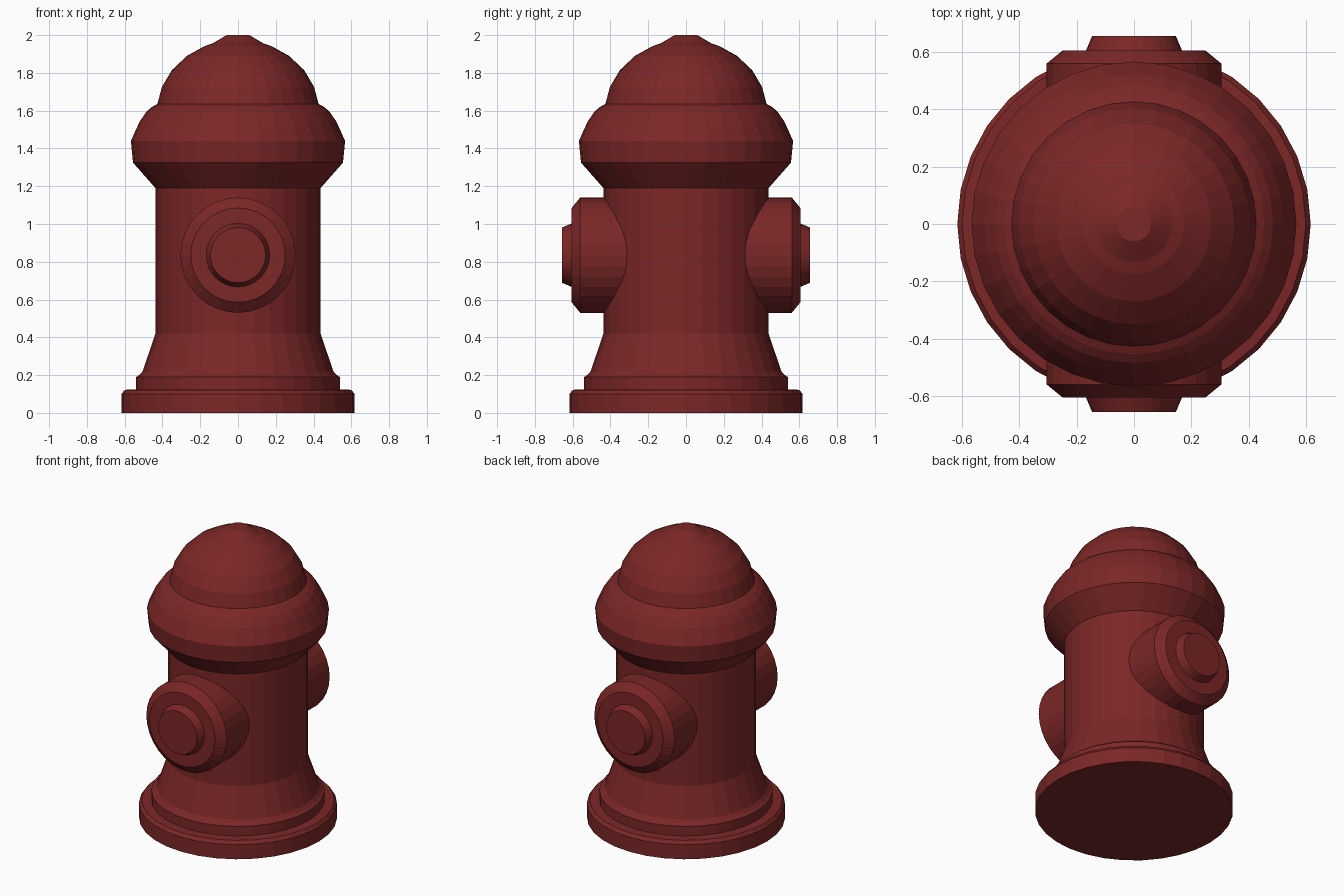
import bpy, bmesh, math
from mathutils import Matrix, Vector

if "Cube" in bpy.data.objects:
    bpy.data.objects.remove(bpy.data.objects["Cube"])

SIDES = 32
red = bpy.data.materials.new("dark_red_paint")
red.diffuse_color = (0.2, 0.02, 0.02, 1)
red.use_nodes = True
red.node_tree.nodes["Principled BSDF"].inputs["Base Color"].default_value = red.diffuse_color


def lathe(name, profile, matrix=Matrix()):
    """Revolve (radius, height) points around z; radius 0 closes an end."""
    bm = bmesh.new()
    rings = []
    for r, z in profile:
        if r == 0:
            rings.append([bm.verts.new((0, 0, z))] * SIDES)
        else:
            rings.append([bm.verts.new((r * math.cos(math.tau * i / SIDES),
                                        r * math.sin(math.tau * i / SIDES), z))
                          for i in range(SIDES)])
    for a, b in zip(rings, rings[1:]):
        for i in range(SIDES):
            j = (i + 1) % SIDES
            corners = list(dict.fromkeys((a[i], a[j], b[j], b[i])))
            bm.faces.new(corners)
    bm.transform(matrix)
    bm.normal_update()
    mesh = bpy.data.meshes.new(name)
    bm.to_mesh(mesh)
    bm.free()
    mesh.materials.append(red)
    obj = bpy.data.objects.new(name, mesh)
    bpy.context.collection.objects.link(obj)
    return obj


# Foot flange
lathe("base_flange", [(0, 0), (0.617, 0), (0.617, 0.1), (0.6, 0.122), (0.54, 0.125)])

# Barrel with flared foot
lathe("barrel", [(0.54, 0.125), (0.54, 0.19), (0.523, 0.2), (0.505, 0.22),
                 (0.437, 0.42), (0.437, 1.19)])

# Bulging collar under the dome
lathe("collar", [(0.437, 1.19), (0.556, 1.325), (0.567, 1.44), (0.522, 1.54),
                 (0.485, 1.595), (0.455, 1.62), (0.427, 1.635)])

# Dome and its small top nut
lathe("dome", [(0.427, 1.635), (0.403, 1.725), (0.35, 1.815), (0.27, 1.89),
               (0.175, 1.943), (0.133, 1.957)])
lathe("top_nut", [(0.133, 1.957), (0.06, 2.0), (0, 2.0)])

# Hose outlets on front and back
for name, angle in (("front", math.pi / 2), ("back", -math.pi / 2)):
    m = Matrix.Translation(Vector((0, 0, 0.835))) @ Matrix.Rotation(angle, 4, 'X')
    lathe(name + "_outlet", [(0.305, 0.3), (0.305, 0.56), (0.25, 0.605), (0.168, 0.605)], m)
    lathe(name + "_outlet_cap", [(0.168, 0.605), (0.146, 0.657), (0, 0.657)], m)
